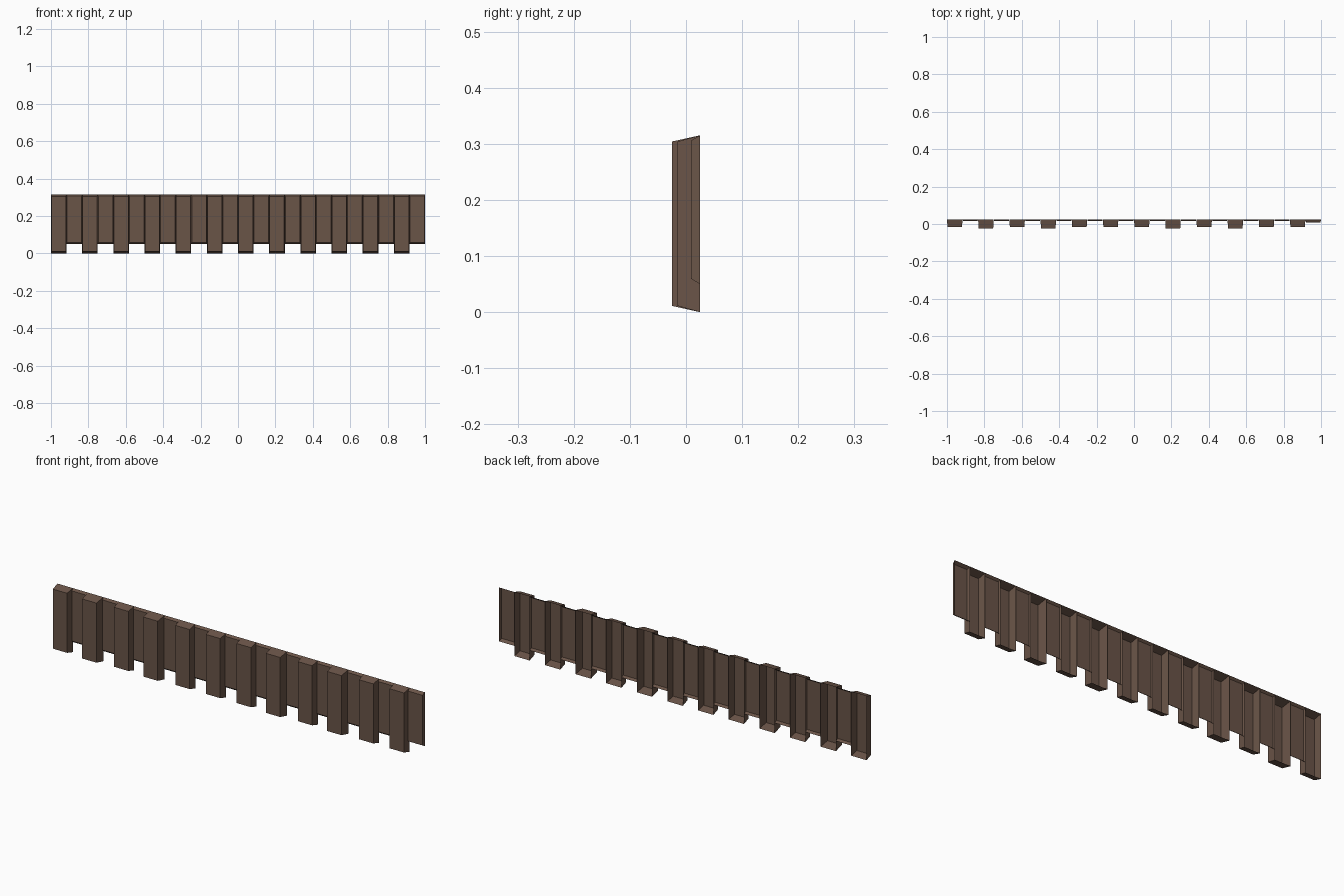
import bpy

if "Cube" in bpy.data.objects:
    bpy.data.objects.remove(bpy.data.objects["Cube"])

# Single dark timber colour
wood = bpy.data.materials.new("dark brown wood")
wood.diffuse_color = (0.144, 0.089, 0.064, 1.0)
wood.use_nodes = True
wood.node_tree.nodes["Principled BSDF"].inputs["Base Color"].default_value = wood.diffuse_color

BACK = 0.025      # plane of the open back
TOP = 0.315       # shared top edge
COUNT = 24        # alternating long and short planks
WIDTH = 2.0 / COUNT
TAPER = 0.93      # front face is slightly smaller than the open back


def plank(name, x0, z0, front):
    """Open-backed plank: tapered front panel with four sloping sides."""
    cx, cz = x0 + WIDTH / 2, (z0 + TOP) / 2
    hx, hz = WIDTH / 2, (TOP - z0) / 2
    corners = [(-1, -1), (1, -1), (1, 1), (-1, 1)]
    verts = [(cx + a * hx * s, y, cz + b * hz * s)
             for y, s in ((BACK, 1.0), (front, TAPER)) for a, b in corners]
    faces = [(4, 5, 6, 7)]
    faces += [(i, (i + 1) % 4, (i + 1) % 4 + 4, i + 4) for i in range(4)]
    mesh = bpy.data.meshes.new(name)
    mesh.from_pydata(verts, [], faces)
    mesh.materials.append(wood)
    obj = bpy.data.objects.new(name, mesh)
    bpy.context.collection.objects.link(obj)


# Long planks reach the ground, and some stand further forward
deep = {1, 3, 7, 9}
for i in range(COUNT // 2):
    x = -1 + 2 * i * WIDTH
    plank(f"long_plank_{i + 1}", x, 0.0, -0.025 if i in deep else -0.015)
    # Short planks are recessed between the long ones
    plank(f"short_plank_{i + 1}", x + WIDTH, 0.05, 0.009 if i == 11 else 0.015)
